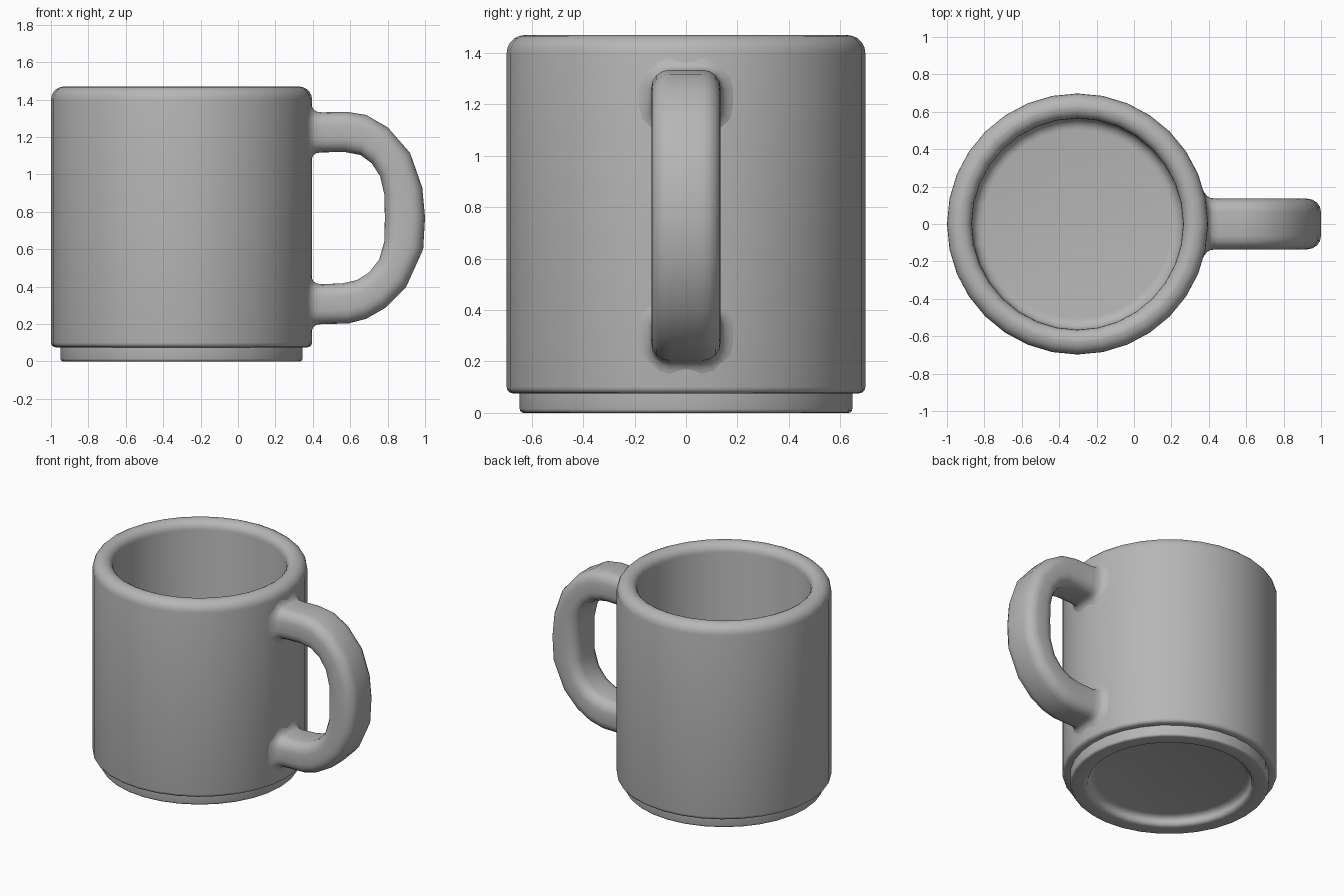
import bpy, bmesh, math

if "Cube" in bpy.data.objects:
    bpy.data.objects.remove(bpy.data.objects["Cube"])

CX, R, SEG = -0.302, 0.698, 32

# Mid-grey glaze
grey = bpy.data.materials.new("grey_glaze")
grey.diffuse_color = (0.47, 0.47, 0.47, 1)
grey.use_nodes = True
grey.node_tree.nodes["Principled BSDF"].inputs["Base Color"].default_value = grey.diffuse_color


def finish(name, bm, angle):
    bmesh.ops.recalc_face_normals(bm, faces=bm.faces)
    me = bpy.data.meshes.new(name)
    bm.to_mesh(me)
    bm.free()
    me.materials.append(grey)
    ob = bpy.data.objects.new(name, me)
    bpy.context.collection.objects.link(ob)
    bpy.ops.object.select_all(action='DESELECT')
    ob.select_set(True)
    bpy.context.view_layer.objects.active = ob
    bpy.ops.object.shade_smooth_by_angle(angle=math.radians(angle))
    return ob


def bridge(bm, a, b):
    n = len(a)
    for i in range(n):
        j = (i + 1) % n
        bm.faces.new((a[i], a[j], b[j], b[i]))


def arc(cx, cz, r, a0, a1, n=5):
    pts = []
    for i in range(n + 1):
        a = math.radians(a0 + (a1 - a0) * i / n)
        pts.append((cx + r * math.cos(a), cz + r * math.sin(a)))
    return pts


# Mug body: one closed profile from the underside recess to the inner floor
profile = [(0.49, 0.065), (0.515, 0.058), (0.53, 0.04)]
profile += arc(0.56, 0.03, 0.03, 180, 270, 4)
profile += arc(0.632, 0.015, 0.015, -90, 0, 3)
profile += [(0.647, 0.076)]
profile += arc(R - 0.025, 0.101, 0.025, -90, 0, 4)
profile += arc(R - 0.07, 1.40, 0.07, 0, 90)
profile += arc(0.625, 1.41, 0.06, 90, 180)
profile += arc(0.505, 0.26, 0.06, 0, -90)

bm = bmesh.new()
rings = []
for r, z in profile:
    rings.append([bm.verts.new((CX + r * math.cos(2 * math.pi * k / SEG),
                                r * math.sin(2 * math.pi * k / SEG), z))
                  for k in range(SEG)])
for a, b in zip(rings, rings[1:]):
    bridge(bm, a, b)
bm.faces.new(rings[0])
bm.faces.new(rings[-1])
finish("mug_body", bm, 50)

# Handle: rounded-rectangle sections between outer and inner edge points
stations = [
    (0.45, 1.332, 0.45, 1.118), (0.58, 1.335, 0.57, 1.12),
    (0.685, 1.318, 0.655, 1.104), (0.80, 1.252, 0.715, 1.06),
    (0.92, 1.115, 0.76, 0.99), (0.985, 0.93, 0.783, 0.89),
    (1.0, 0.77, 0.785, 0.77), (0.99, 0.60, 0.783, 0.645),
    (0.90, 0.40, 0.755, 0.545), (0.79, 0.288, 0.70, 0.475),
    (0.685, 0.228, 0.635, 0.435), (0.59, 0.203, 0.56, 0.418),
    (0.45, 0.2, 0.45, 0.413),
]
# Fillets where the handle meets the body: (x, outward growth)
flare = [(0.391, 0.055), (0.396, 0.035), (0.406, 0.016), (0.422, 0.004)]


def section(bm, ox, oz, ix, iz, grow=0.0, wrap=0.0):
    mx, mz = (ox + ix) / 2, (oz + iz) / 2
    length = math.hypot(ox - ix, oz - iz)
    ux, uz = (ox - ix) / length, (oz - iz) / length
    h, w, c = length / 2 + grow, 0.135 + grow, 0.072 + grow
    verts = []
    for sy, su, a in ((1, 1, 0), (-1, 1, 90), (-1, -1, 180), (1, -1, 270)):
        for y, u in arc(sy * (w - c), su * (h - c), c, a, a + 90, 4):
            bend = wrap * (R - math.sqrt(R * R - y * y))
            verts.append(bm.verts.new((mx + ux * u - bend, y, mz + uz * u)))
    return verts


bm = bmesh.new()
sx, soz, _, siz = stations[0]
ex, eoz, _, eiz = stations[-1]
rings = [section(bm, x, soz, x, siz, g, 1.0) for x, g in flare]
rings += [section(bm, *s) for s in stations]
rings += [section(bm, x, eoz, x, eiz, g, 1.0) for x, g in reversed(flare)]
for a, b in zip(rings, rings[1:]):
    bridge(bm, a, b)
finish("handle", bm, 60)
